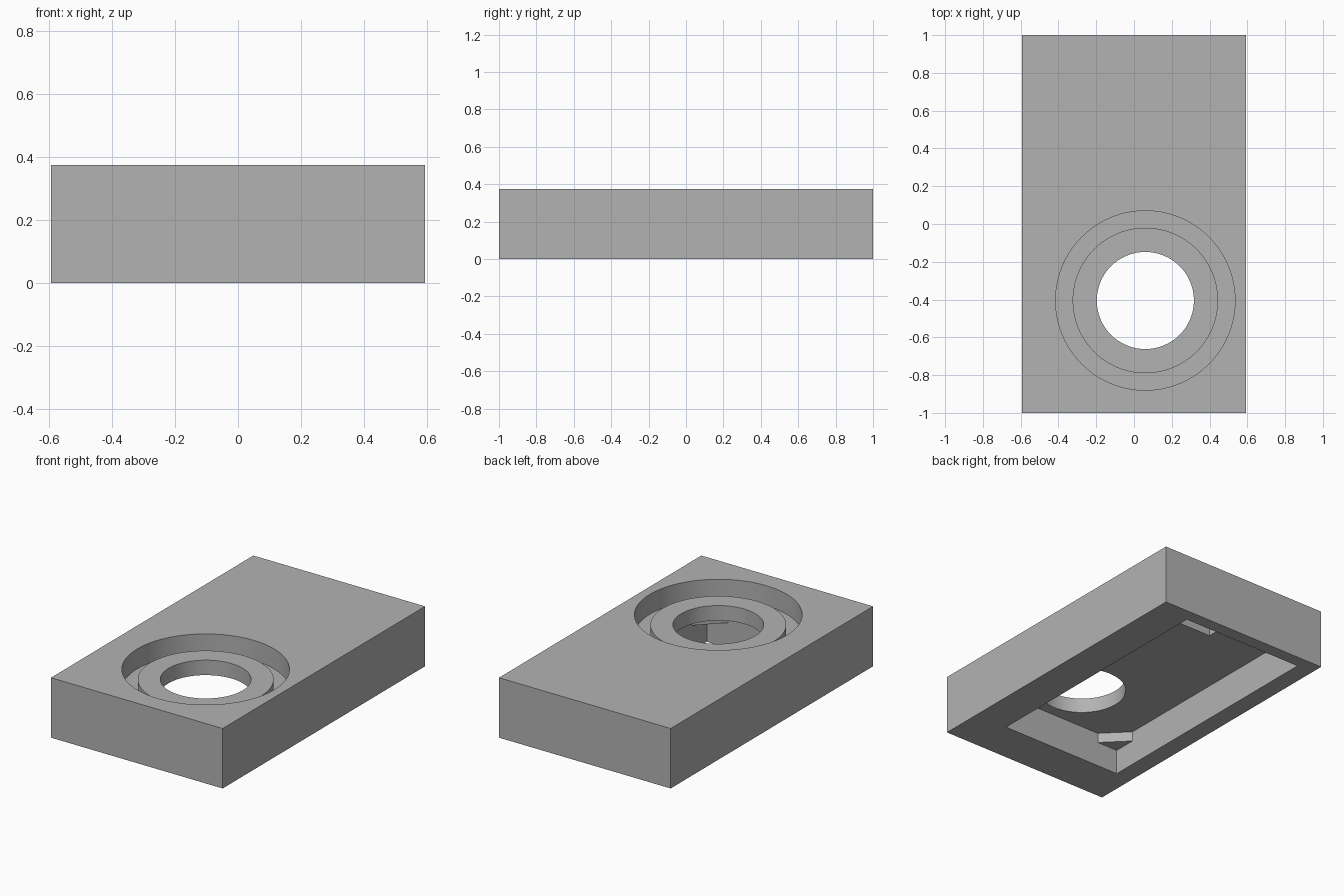
import bpy
import bmesh
from math import radians, tau
from mathutils import Matrix, Vector

old = bpy.data.objects.get("Cube")
if old:
    bpy.data.objects.remove(old, do_unlink=True)

grey = bpy.data.materials.new("plain grey")
grey.use_nodes = True
grey.diffuse_color = (0.45, 0.45, 0.45, 1)
grey.node_tree.nodes["Principled BSDF"].inputs["Base Color"].default_value = grey.diffuse_color

HALF_X, HALF_Y, HEIGHT = 0.594, 1.0, 0.375
CEILING = 0.219
# Underside cavity limits
X0, X1, Y0, Y1 = -0.48, 0.367, -0.73, 0.92


def finish(name, bm):
    bmesh.ops.recalc_face_normals(bm, faces=bm.faces)
    mesh = bpy.data.meshes.new(name)
    bm.to_mesh(mesh)
    bm.free()
    mesh.materials.append(grey)
    obj = bpy.data.objects.new(name, mesh)
    bpy.context.collection.objects.link(obj)
    return obj


def box(name, low, high):
    low, high = Vector(low), Vector(high)
    bm = bmesh.new()
    place = Matrix.Translation((low + high) / 2) @ Matrix.Diagonal((*(high - low), 1))
    bmesh.ops.create_cube(bm, size=1, matrix=place)
    return finish(name, bm)


def lathe(name, profile, center, steps=96):
    bm = bmesh.new()
    verts = [bm.verts.new((r, 0, z)) for r, z in profile]
    edges = [bm.edges.new(pair) for pair in zip(verts, verts[1:])]
    bmesh.ops.spin(bm, geom=verts + edges, cent=(0, 0, 0), axis=(0, 0, 1),
                   angle=tau, steps=steps, use_duplicate=False)
    bmesh.ops.remove_doubles(bm, verts=bm.verts, dist=0.0001)
    bmesh.ops.translate(bm, verts=bm.verts, vec=center)
    return finish(name, bm)


def cut(target, cutter):
    cutter.hide_render = True
    mod = target.modifiers.new("cut", 'BOOLEAN')
    mod.operation = 'DIFFERENCE'
    mod.solver = 'EXACT'
    mod.object = cutter
    bpy.context.view_layer.objects.active = target
    bpy.ops.object.modifier_apply(modifier=mod.name)
    bpy.data.objects.remove(cutter, do_unlink=True)


# Housing block, hollowed from below
housing = box("housing", (-HALF_X, -HALF_Y, 0), (HALF_X, HALF_Y, HEIGHT))
cut(housing, box("cavity_cutter", (X0, Y0, -0.1), (X1, Y1, CEILING)))

# Shallow extra pocket in the cavity ceiling
cut(housing, box("pocket_cutter", (-0.1, 0.57, 0.15), (0.25, 0.85, 0.29)))

# Round groove, lowered ring and through hole in one stepped cutter
steps = [(0, 0.5), (0.475, 0.5), (0.475, 0.25), (0.385, 0.25),
         (0.385, 0.3125), (0.257, 0.3125), (0.257, 0.1), (0, 0.1)]
cut(housing, lathe("groove_cutter", steps, (0.06, -0.405, 0)))

# Triangular tabs in the four ceiling corners of the cavity
LEG, SINK = 0.145, 0.01
for name, x, y, sx, sy in (("front_right_tab", X0, Y0, 1, 1), ("front_left_tab", X1, Y0, -1, 1),
                           ("back_right_tab", X0, Y1, 1, -1), ("back_left_tab", X1, Y1, -1, -1)):
    bm = bmesh.new()
    outline = [(-SINK, -SINK), (LEG + SINK, -SINK), (-SINK, LEG + SINK)]
    face = bm.faces.new([bm.verts.new((x + sx * u, y + sy * v, 0.157)) for u, v in outline])
    top = bmesh.ops.extrude_face_region(bm, geom=[face])["geom"]
    bmesh.ops.translate(bm, vec=(0, 0, CEILING + SINK - 0.157),
                        verts=[g for g in top if isinstance(g, bmesh.types.BMVert)])
    finish(name, bm)

# Smooth round walls, sharp edges elsewhere
bpy.ops.object.select_all(action='DESELECT')
housing.select_set(True)
bpy.context.view_layer.objects.active = housing
bpy.ops.object.shade_smooth_by_angle(angle=radians(30))
